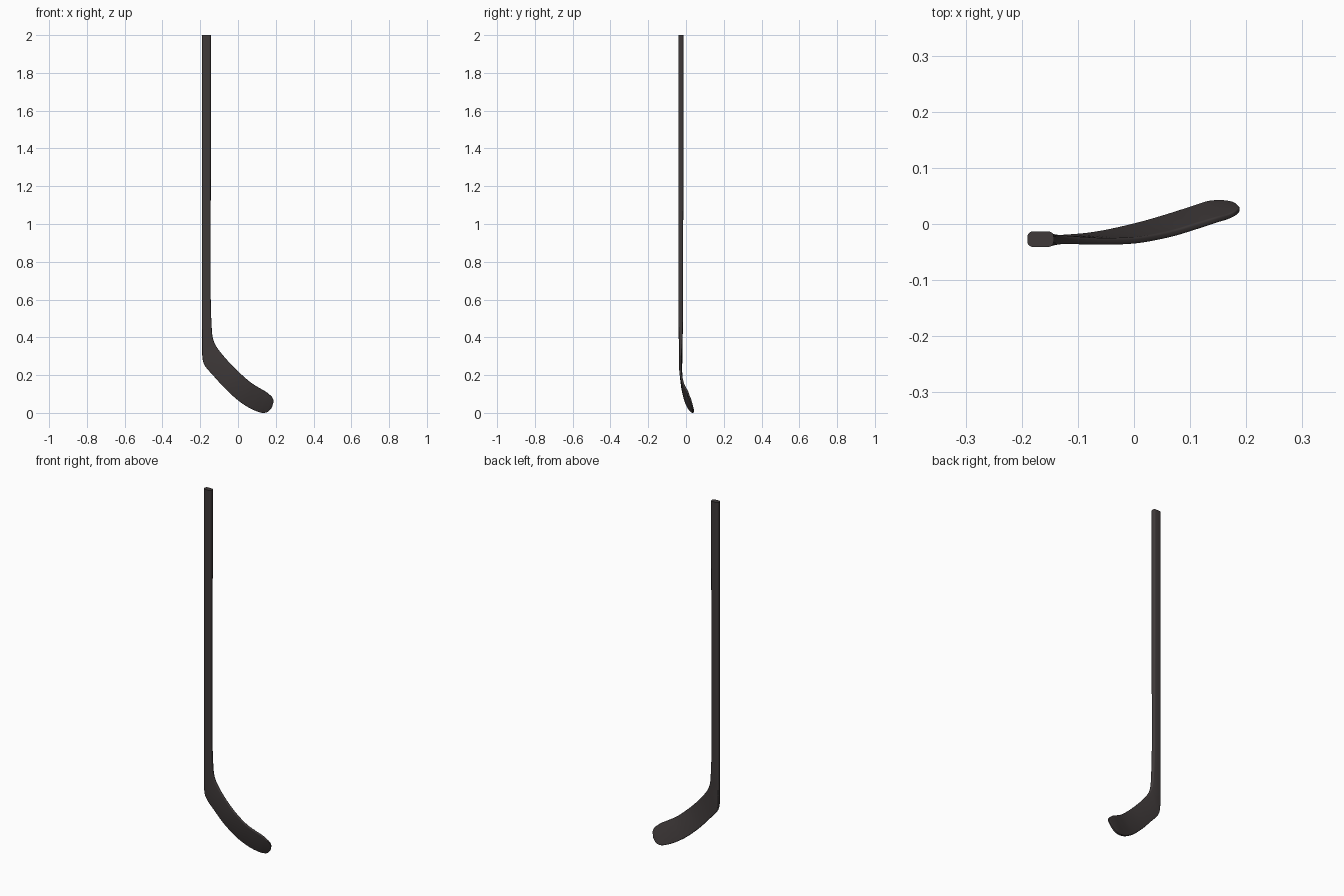
import bpy, bmesh, math
from mathutils import Vector

if "Cube" in bpy.data.objects:
    bpy.data.objects.remove(bpy.data.objects["Cube"])

mat = bpy.data.materials.new("dark_charcoal")
mat.diffuse_color = (0.050, 0.042, 0.042, 1)
mat.use_nodes = True
mat.node_tree.nodes["Principled BSDF"].inputs["Base Color"].default_value = mat.diffuse_color

# Stations along the stick: heel/bottom edge xyz, inner/top edge xyz, thickness
SHAFT = [
    (-.190, -.027, 2.00, -.143, -.027, 2.00, .028),
    (-.190, -.027, 1.30, -.144, -.027, 1.30, .027),
]
BLADE = [
    (-.190, -.028, .640, -.145, -.028, .640, .024),
    (-.190, -.028, .530, -.143, -.028, .545, .023),
    (-.190, -.028, .430, -.140, -.028, .470, .022),
    (-.190, -.028, .345, -.136, -.028, .415, .019),
    (-.187, -.027, .283, -.126, -.028, .375, .016),
    (-.172, -.027, .246, -.103, -.029, .336, .014),
    (-.130, -.025, .198, -.055, -.031, .278, .012),
    (-.070, -.019, .132, .005, -.029, .217, .012),
    (.000, -.004, .068, .065, -.018, .164, .012),
    (.060, .013, .028, .112, -.004, .134, .012),
    (.105, .028, .008, .147, .007, .114, .011),
    (.132, .037, .002, .168, .013, .097, .010),
    (.156, .039, .007, .181, .019, .084, .009),
    (.174, .037, .024, .187, .024, .070, .008),
    (.181, .034, .036, .188, .027, .060, .006),
]


def smooth_rows(rows, steps):
    """Catmull-Rom interpolation through the stations."""
    out = []
    for i in range(len(rows) - 1):
        p0, p1, p2 = rows[max(i - 1, 0)], rows[i], rows[i + 1]
        p3 = rows[min(i + 2, len(rows) - 1)]
        for s in range(steps):
            t = s / steps
            out.append(tuple(
                .5 * (2 * b + (c - a) * t + (2 * a - 5 * b + 4 * c - d) * t ** 2
                      + (3 * b - a - 3 * c + d) * t ** 3)
                for a, b, c, d in zip(p0, p1, p2, p3)))
    return out + [rows[-1]]


def rounded_section(w, h, seg=5):
    """Rounded rectangle, w wide and h thick."""
    r = min(w, h) * .36
    pts = []
    for k, (sx, sy) in enumerate(((1, 1), (-1, 1), (-1, -1), (1, -1))):
        for j in range(seg + 1):
            a = (k + j / seg) * math.pi / 2
            pts.append((sx * (w / 2 - r) + r * math.cos(a),
                        sy * (h / 2 - r) + r * math.sin(a)))
    return pts


# Stick: one loft from the butt end down to the toe of the blade
rows = SHAFT + smooth_rows(BLADE, 5)
low = [Vector(r[:3]) for r in rows]
top = [Vector(r[3:6]) for r in rows]
mid = [(a + b) / 2 for a, b in zip(low, top)]
bm = bmesh.new()
rings = []
for i, r in enumerate(rows):
    tangent = mid[min(i + 1, len(rows) - 1)] - mid[max(i - 1, 0)]
    across = top[i] - low[i]
    width = across.length
    across.normalize()
    normal = across.cross(tangent).normalized()
    rings.append([bm.verts.new(mid[i] + across * u + normal * v)
                  for u, v in rounded_section(width, r[6])])
n = len(rings[0])
for a, b in zip(rings, rings[1:]):
    for j in range(n):
        bm.faces.new((a[j], a[(j + 1) % n], b[(j + 1) % n], b[j]))
bm.faces.new(rings[0])
bm.faces.new(rings[-1])
bmesh.ops.recalc_face_normals(bm, faces=bm.faces)

# Rest the blade exactly on the ground
drop = min(v.co.z for v in bm.verts)
for v in bm.verts:
    if v.co.z < 1:
        v.co.z -= drop

mesh = bpy.data.meshes.new("hockey_stick")
bm.to_mesh(mesh)
bm.free()
mesh.materials.append(mat)
obj = bpy.data.objects.new("hockey_stick", mesh)
bpy.context.collection.objects.link(obj)
bpy.context.view_layer.objects.active = obj
obj.select_set(True)
bpy.ops.object.shade_smooth_by_angle(angle=math.radians(40))
